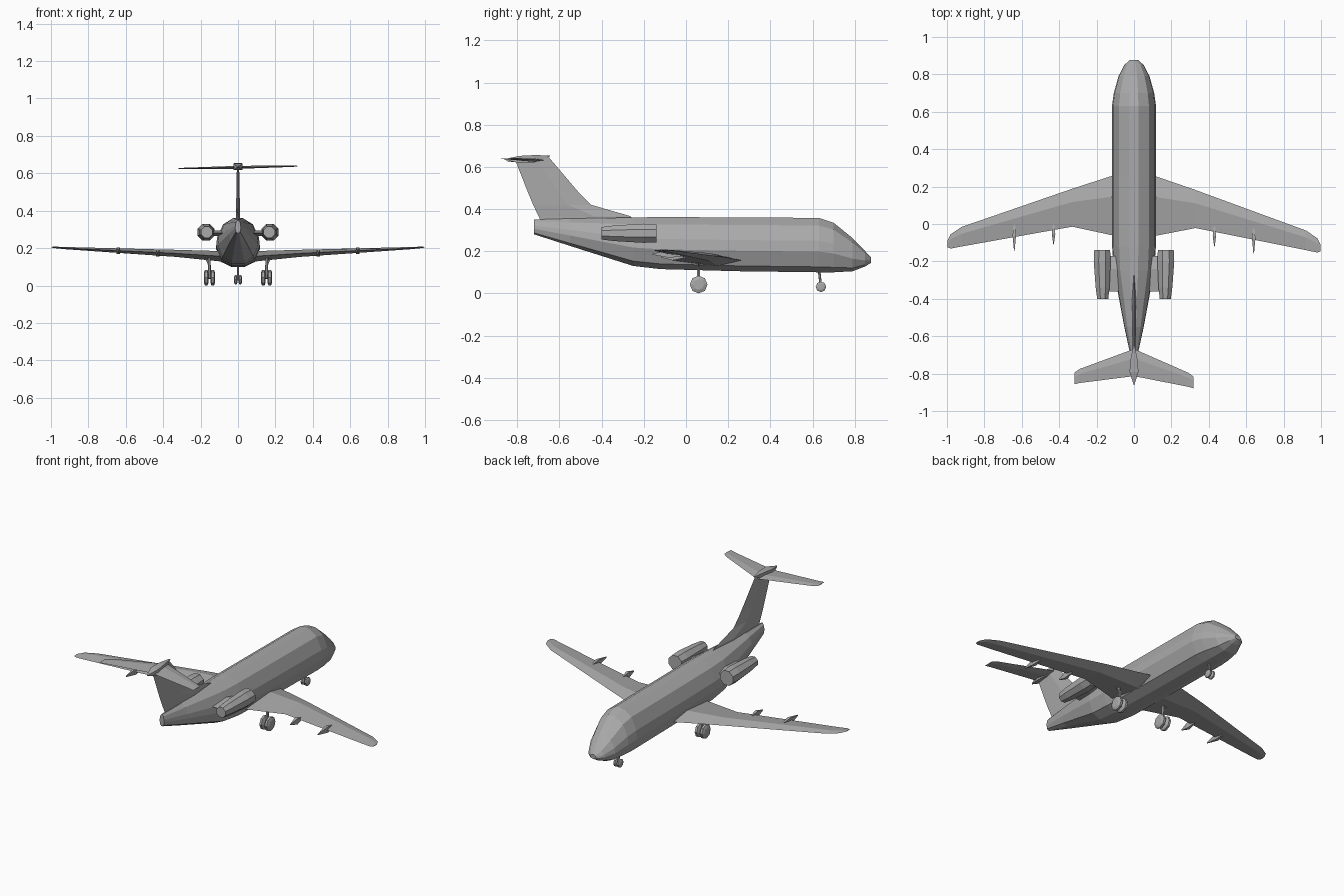
import bpy, bmesh, math
from mathutils import Vector

cube = bpy.data.objects.get("Cube")
if cube:
    bpy.data.objects.remove(cube)

grey = bpy.data.materials.new("plain grey")
grey.use_nodes = True
grey.diffuse_color = (0.4, 0.4, 0.4, 1)
grey.node_tree.nodes["Principled BSDF"].inputs["Base Color"].default_value = (0.4, 0.4, 0.4, 1)


def loft(name, rings):
    """Skin a list of equal-length point rings and cap both ends."""
    bm = bmesh.new()
    vs = [[bm.verts.new(p) for p in ring] for ring in rings]
    n = len(vs[0])
    for a, b in zip(vs, vs[1:]):
        for i in range(n):
            j = (i + 1) % n
            bm.faces.new((a[i], a[j], b[j], b[i]))
    bm.faces.new(vs[0])
    bm.faces.new(vs[-1])
    bmesh.ops.recalc_face_normals(bm, faces=bm.faces)
    mesh = bpy.data.meshes.new(name)
    bm.to_mesh(mesh)
    bm.free()
    mesh.materials.append(grey)
    obj = bpy.data.objects.new(name, mesh)
    bpy.context.collection.objects.link(obj)
    return obj


def circle(center, rx, rz, sides):
    """Ring of points facing along y."""
    steps = [2 * math.pi * (i + 0.5) / sides for i in range(sides)]
    return [Vector(center) + Vector((rx * math.cos(t), 0, rz * math.sin(t))) for t in steps]


def tube(name, start, end, radius, sides=6):
    """Straight rod between two points."""
    a, b = Vector(start), Vector(end)
    turn = (b - a).to_track_quat('Y', 'Z')
    ring = [turn @ p for p in circle((0, 0, 0), radius, radius, sides)]
    return loft(name, [[a + p for p in ring], [b + p for p in ring]])


def wheel(name, x, y, z, radius, width):
    """Low-sided tyre with chamfered shoulders, axle along x."""
    rings = []
    for side, r in ((-0.5, 0.6), (-0.25, 1), (0.25, 1), (0.5, 0.6)):
        steps = [2 * math.pi * i / 8 for i in range(8)]
        rings.append([(x + side * width, y + r * radius * math.cos(t),
                       z + r * radius * math.sin(t)) for t in steps])
    return loft(name, rings)


def aerofoil(x, lead, trail, z, thick):
    mid = lead + (trail - lead) * 0.35
    return [(x, lead, z), (x, mid, z + thick / 2), (x, trail, z), (x, mid, z - thick / 2)]


def span(name, stations, yaw, roll):
    """Full-span surface mirrored across the centre line, slightly skewed."""
    both = [(-s[0], *s[1:]) for s in reversed(stations)] + stations
    return loft(name, [aerofoil(x, a + yaw * x, b + yaw * x, z + roll * x, t)
                       for x, a, b, z, t in both])


# Fuselage: one faceted section scaled along y (y, half width, bottom, top)
half = [(0.2, 1), (0.68, 0.86), (0.95, 0.58), (1, 0.38), (0.76, 0.1), (0.3, 0)]
section = half + [(-u, v) for u, v in reversed(half)]
body = [(-0.72, 0.015, 0.28, 0.35), (-0.55, 0.052, 0.225, 0.355), (-0.25, 0.108, 0.13, 0.36),
        (-0.12, 0.117, 0.115, 0.362), (0.25, 0.118, 0.105, 0.36), (0.63, 0.118, 0.1, 0.358),
        (0.7, 0.108, 0.1, 0.335), (0.79, 0.083, 0.105, 0.262),
        (0.85, 0.052, 0.128, 0.2), (0.878, 0.02, 0.145, 0.17)]
loft("fuselage", [[(u * w, y, lo + v * (hi - lo)) for u, v in section] for y, w, lo, hi in body])

# Wings and tailplane: (x, leading y, trailing y, z, thickness)
span("wings", [(0.1, 0.262, -0.065, 0.157, 0.055), (0.33, 0.185, -0.018, 0.172, 0.038),
               (0.92, -0.025, -0.13, 0.2, 0.012), (0.98, -0.065, -0.142, 0.204, 0.008),
               (0.998, -0.1, -0.135, 0.205, 0.004)], -0.011, 0)
span("tailplane", [(0.01, -0.672, -0.815, 0.632, 0.016), (0.29, -0.785, -0.86, 0.632, 0.007),
                   (0.318, -0.805, -0.868, 0.632, 0.004)], -0.035, 0.02)

# Tail fin: sections from base to tip (leading y, trailing y, z, half thickness)
fin = [(-0.23, -0.69, 0.345, 0.012), (-0.27, -0.7, 0.368, 0.012), (-0.45, -0.725, 0.42, 0.011),
       (-0.51, -0.75, 0.48, 0.009), (-0.65, -0.815, 0.645, 0.006)]
loft("tail_fin", [[(0, a, z), (t, a * 0.6 + b * 0.4, z), (0, b, z), (-t, a * 0.6 + b * 0.4, z)]
                  for a, b, z, t in fin])

# Bullet fairing on top of the fin
loft("tail_bullet", [circle((0, y, z), rx, rz, 4) for y, rx, rz, z in
                     ((-0.86, 0.003, 0.003, 0.635), (-0.79, 0.034, 0.024, 0.635),
                      (-0.72, 0.025, 0.025, 0.638), (-0.645, 0.004, 0.003, 0.652))])

for s, side in ((1, "left"), (-1, "right")):
    # Engine nacelle on its pylon
    loft(side + "_engine", [circle((s * x, y, 0.285), r, r, 8) for y, r, x in
                            ((-0.4, 0.032, 0.167), (-0.34, 0.04, 0.168),
                             (-0.2, 0.049, 0.17), (-0.14, 0.046, 0.17))])
    loft(side + "_engine_pylon", [[(s * x, -0.17, 0.28), (s * x, -0.24, 0.294),
                                   (s * x, -0.36, 0.28), (s * x, -0.24, 0.266)]
                                  for x in (0.06, 0.14)])

    # Flap track fairings under the trailing edge
    for x, front, back, z in ((0.43, 0.01, -0.115, 0.174), (0.64, 0.03, -0.152, 0.186)):
        y0, y1 = front - 0.011 * s * x, back - 0.011 * s * x
        loft(side + "_flap_fairing", [circle((s * x, y0 + (y1 - y0) * f, z), r, r * 1.9, 4)
                                      for f, r in ((0, 0.002), (0.55, 0.013), (1, 0.002))])

    # Main landing gear with twin wheels
    tube(side + "_main_strut", (s * 0.152, 0.06, 0.04), (s * 0.155, 0.06, 0.165), 0.008)
    tube(side + "_main_brace", (s * 0.152, 0.06, 0.1), (s * 0.175, 0.06, 0.15), 0.004, 4)
    tube(side + "_main_axle", (s * 0.13, 0.06, 0.042), (s * 0.175, 0.06, 0.042), 0.006)
    for x in (0.135, 0.17):
        wheel(side + "_main_wheel", s * x, 0.06, 0.042, 0.042, 0.026)
    # Nose wheel of the pair
    wheel(side + "_nose_wheel", s * 0.012, 0.64, 0.031, 0.025, 0.018)

# Nose gear strut
tube("nose_strut", (0, 0.64, 0.028), (0, 0.63, 0.12), 0.006)
tube("nose_axle", (-0.014, 0.64, 0.031), (0.014, 0.64, 0.031), 0.005)
